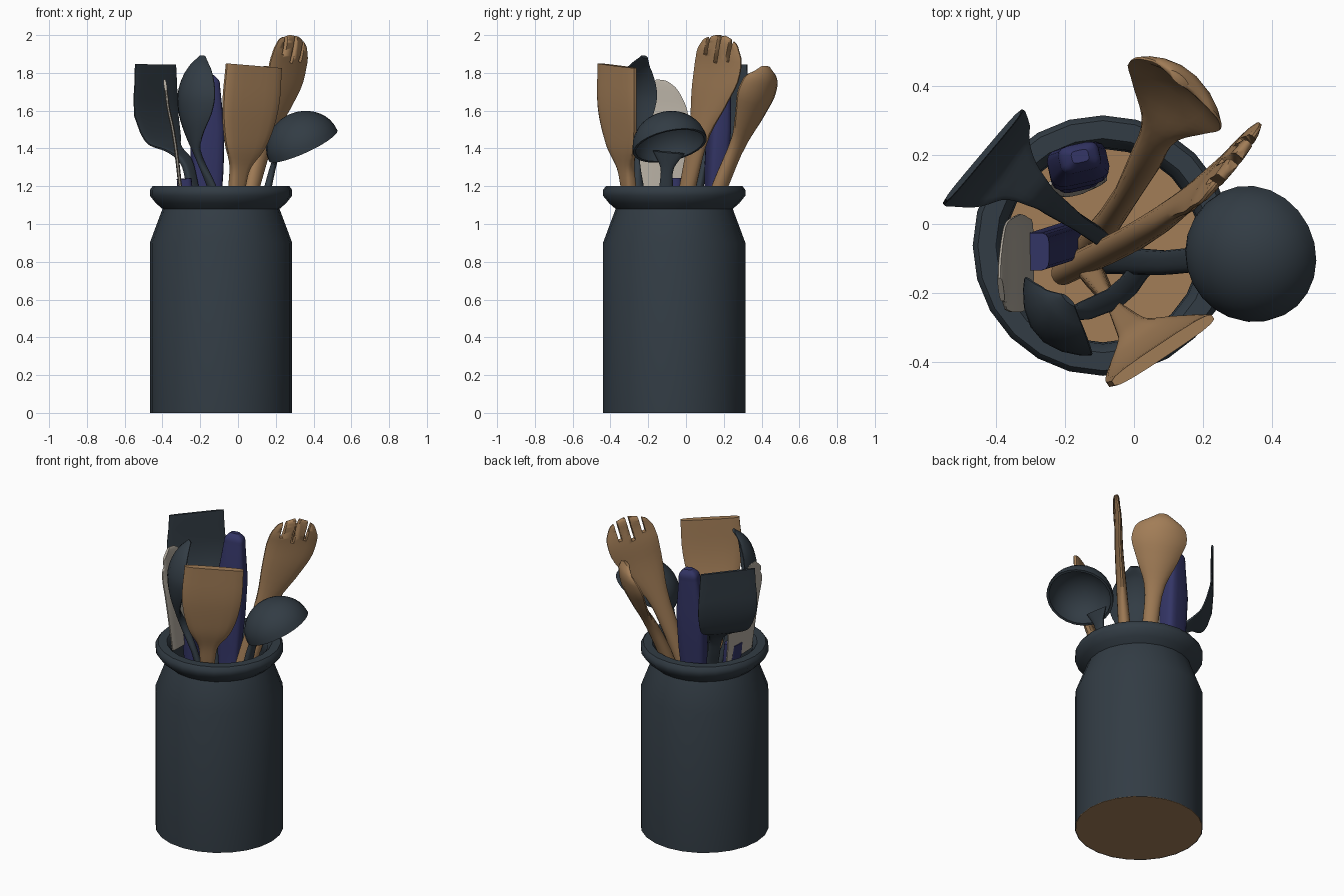
import bpy, bmesh, math
from mathutils import Vector, Matrix

if "Cube" in bpy.data.objects:
    bpy.data.objects.remove(bpy.data.objects["Cube"])


def mat(name, rgb):
    m = bpy.data.materials.new(name)
    m.diffuse_color = (*rgb, 1)
    m.use_nodes = True
    m.node_tree.nodes["Principled BSDF"].inputs["Base Color"].default_value = m.diffuse_color
    return m


SLATE = mat("dark_slate", (0.032, 0.045, 0.058))
WOOD = mat("warm_wood", (0.36, 0.205, 0.095))
NAVY = mat("navy_blue", (0.033, 0.035, 0.13))
STEEL = mat("warm_grey_steel", (0.45, 0.41, 0.35))


def finish(name, bm, material, angle=40):
    bmesh.ops.remove_doubles(bm, verts=bm.verts, dist=0.0005)
    bmesh.ops.recalc_face_normals(bm, faces=bm.faces)
    me = bpy.data.meshes.new(name)
    bm.to_mesh(me)
    bm.free()
    me.materials.append(material)
    ob = bpy.data.objects.new(name, me)
    bpy.context.collection.objects.link(ob)
    bpy.ops.object.select_all(action='DESELECT')
    ob.select_set(True)
    bpy.context.view_layer.objects.active = ob
    bpy.ops.object.shade_smooth_by_angle(angle=math.radians(angle))
    return ob


def skin(bm, rings, closed_caps):
    n = len(rings[0])
    for a, b in zip(rings, rings[1:]):
        for i in range(n):
            bm.faces.new((a[i], a[(i + 1) % n], b[(i + 1) % n], b[i]))
    if closed_caps:
        bm.faces.new(rings[0])
        bm.faces.new(rings[-1])


def lathe(name, profile, material, matrix, seg=24):
    bm = bmesh.new()
    rings = []
    for r, z in profile:
        rings.append([bm.verts.new(matrix @ Vector((
            r * math.cos(2 * math.pi * i / seg), r * math.sin(2 * math.pi * i / seg), z)))
            for i in range(seg)])
    skin(bm, rings, False)
    return finish(name, bm, material)


def smooth_path(st, sub):
    """Hermite interpolation of stations, spaced by chord length."""
    h = [math.dist(a[:3], b[:3]) for a, b in zip(st, st[1:])]
    d = [[(q - p) / k for p, q in zip(a, b)] for a, b, k in zip(st, st[1:], h)]
    m = [d[0]]
    for i in range(1, len(h)):
        m.append([(p * h[i] + q * h[i - 1]) / (h[i] + h[i - 1]) for p, q in zip(d[i - 1], d[i])])
    m.append(d[-1])
    out = []
    for i, k in enumerate(h):
        for s in range(sub):
            t = s / sub
            a, b = 2 * t**3 - 3 * t**2 + 1, t**3 - 2 * t**2 + t
            c, e = 3 * t**2 - 2 * t**3, t**3 - t**2
            out.append([a * p + b * k * v + c * q + e * k * w
                        for p, q, v, w in zip(st[i], st[i + 1], m[i], m[i + 1])])
    return out + [list(st[-1])]


def loft(name, stations, u, material, power=1.0, n=16, sub=4):
    """Stations, bottom to top: x, y, z, half width, half thickness, cup depth."""
    u = Vector(u).normalized()
    st = smooth_path(stations, sub)
    bm = bmesh.new()
    rings = []
    for i, (x, y, z, w, t, cup) in enumerate(st):
        tan = Vector(st[min(i + 1, len(st) - 1)][:3]) - Vector(st[max(i - 1, 0)][:3])
        tan.normalize()
        across = (u - tan * tan.dot(u)).normalized()
        nor = tan.cross(across)
        w, t = max(w, 0.004), max(t, 0.004)
        ring = []
        for j in range(n):
            a = 2 * math.pi * (j + 0.5) / n
            c = math.copysign(abs(math.cos(a)) ** power, math.cos(a))
            s = math.copysign(abs(math.sin(a)) ** power, math.sin(a))
            ring.append(bm.verts.new(Vector((x, y, z)) + across * (w * c)
                                     + nor * (t * s + cup * c * c)))
        rings.append(ring)
    skin(bm, rings, True)
    return finish(name, bm, material)


# Crock with flared rim, and its wooden base
at = Matrix.Translation((-0.09, -0.0625, 0))
lathe("crock", [(.377, 0), (.377, .9), (.31, 1.08), (.345, 1.11), (.377, 1.15), (.377, 1.18),
                (.362, 1.2), (.31, 1.2), (.285, 1.17), (.28, 1.08), (.345, .9), (.345, .01)],
      SLATE, at)
lathe("crock_base", [(0, 0), (.374, 0), (.374, .015), (0, .015)], WOOD, at)

# Dark turner
loft("turner", [(0, -.1, .04, .03, .02, 0), (-.24, .06, 1.2, .035, .02, 0),
                (-.28, .09, 1.34, .045, .016, 0), (-.34, .135, 1.395, .08, .01, 0),
                (-.385, .162, 1.43, .14, .009, 0), (-.412, .178, 1.49, .165, .008, 0),
                (-.437, .197, 1.845, .167, .008, 0)], (.645, .765, 0), SLATE, .5)

# Dark serving spoon, hollow side facing inward
loft("dark_spoon", [(.05, -.1, .04, .03, .02, 0), (-.14, -.25, 1.2, .03, .02, 0),
                    (-.22, -.27, 1.39, .025, .02, 0), (-.24, -.285, 1.45, .06, .015, .015),
                    (-.268, -.308, 1.57, .13, .012, .06), (-.272, -.312, 1.7, .15, .012, .075),
                    (-.225, -.262, 1.84, .09, .012, .035), (-.19, -.22, 1.885, .025, .01, 0)],
     (.65, -.76, 0), SLATE)

# Wooden flat spatula
loft("wood_spatula", [(-.15, -.1, .03, .04, .03, 0), (-.005, -.305, 1.2, .045, .032, 0),
                      (.01, -.32, 1.3, .06, .03, 0), (.035, -.342, 1.4, .12, .026, 0),
                      (.052, -.355, 1.5, .155, .023, 0), (.066, -.365, 1.62, .176, .022, 0),
                      (.084, -.365, 1.838, .176, .02, 0)], (.83, .55, 0), WOOD, .6)

# Wooden spoon, hollow side facing inward
loft("wood_spoon", [(-.15, -.1, .03, .045, .04, 0), (.03, .18, 1.2, .047, .04, 0),
                    (.08, .285, 1.44, .065, .032, .005), (.12, .36, 1.57, .13, .022, .035),
                    (.148, .415, 1.7, .165, .02, .05), (.145, .43, 1.79, .115, .018, .03),
                    (.13, .42, 1.83, .035, .014, 0)], (-.8, .6, 0), WOOD)

# Wooden fork with three slots cut into its tip
fork = loft("wood_fork", [(-.2, -.135, .03, .045, .038, 0), (.075, .01, 1.2, .047, .038, 0),
                          (.16, .075, 1.5, .07, .03, 0), (.225, .13, 1.7, .13, .024, 0),
                          (.265, .17, 1.84, .155, .022, 0), (.285, .18, 1.93, .135, .02, 0),
                          (.292, .185, 1.98, .085, .018, 0), (.295, .185, 1.997, .035, .015, 0)],
            (.62, .78, 0), WOOD)
axis = Vector((.22, .16, 1)).normalized()
side = Vector((.62, .78, 0))
side = (side - axis * axis.dot(side)).normalized()
face = axis.cross(side)
bm = bmesh.new()
for k in (-1, 0, 1):
    c = Vector((.29, .182, 1.96)) + side * (k * .075)
    m = Matrix((side, face, axis)).transposed().to_4x4()
    m.translation = c
    bmesh.ops.create_cube(bm, size=1, matrix=m @ Matrix.Diagonal((.022, .3, .22 - .05 * abs(k), 1)))
cutter = finish("slot_cutter", bm, WOOD)
cutter.hide_render = True
mod = fork.modifiers.new("slots", 'BOOLEAN')
mod.operation, mod.object, mod.solver = 'DIFFERENCE', cutter, 'EXACT'
bpy.context.view_layer.objects.active = fork
bpy.ops.object.modifier_apply(modifier=mod.name)
bpy.data.objects.remove(cutter)

# Ladle: bowl hangs upside down over the rim
arc = [math.radians(10 * i) for i in range(10)]
prof = [(.2 * math.sin(a), .18 * math.cos(a)) for a in arc]
prof += [(.185 * math.sin(a), .165 * math.cos(a)) for a in reversed(arc)]
tilt = Vector((-.4, -.2, .88)).to_track_quat('Z', 'Y').to_matrix().to_4x4()
lathe("ladle_bowl", prof, SLATE, Matrix.Translation((.345, -.085, 1.415)) @ tilt)
loft("ladle_handle", [(-.1, -.1, .04, .045, .025, 0), (.16, -.105, 1.2, .036, .02, 0),
                      (.185, -.1, 1.3, .037, .016, 0), (.21, -.092, 1.38, .085, .012, 0)],
     (0, 1, 0), SLATE, .8)

# Broad knife, blade up
loft("broad_knife_blade", [(-.3, -.115, 1.15, .13, .01, 0), (-.345, -.117, 1.5, .14, .01, 0),
                           (-.37, -.13, 1.62, .125, .009, 0), (-.38, -.16, 1.7, .09, .008, 0),
                           (-.385, -.19, 1.735, .045, .008, 0)], (0, 1, 0), STEEL, .6)
loft("broad_knife_handle", [(-.19, -.05, .08, .055, .04, 0), (-.285, -.08, 1.24, .055, .04, 0)],
     (0, 1, 0), NAVY, .5)

# Second knife, handle up
loft("knife_handle", [(-.165, .135, .85, .06, .04, 0), (-.158, .19, 1.72, .062, .042, 0),
                      (-.157, .194, 1.765, .052, .036, 0), (-.156, .196, 1.79, .025, .018, 0)],
     (.97, .22, 0), NAVY, .5)
loft("knife_blade", [(-.17, .09, .08, .03, .008, 0), (-.17, .1, .3, .08, .008, 0),
                     (-.168, .135, .88, .085, .008, 0)], (.97, .22, 0), STEEL, .6)
